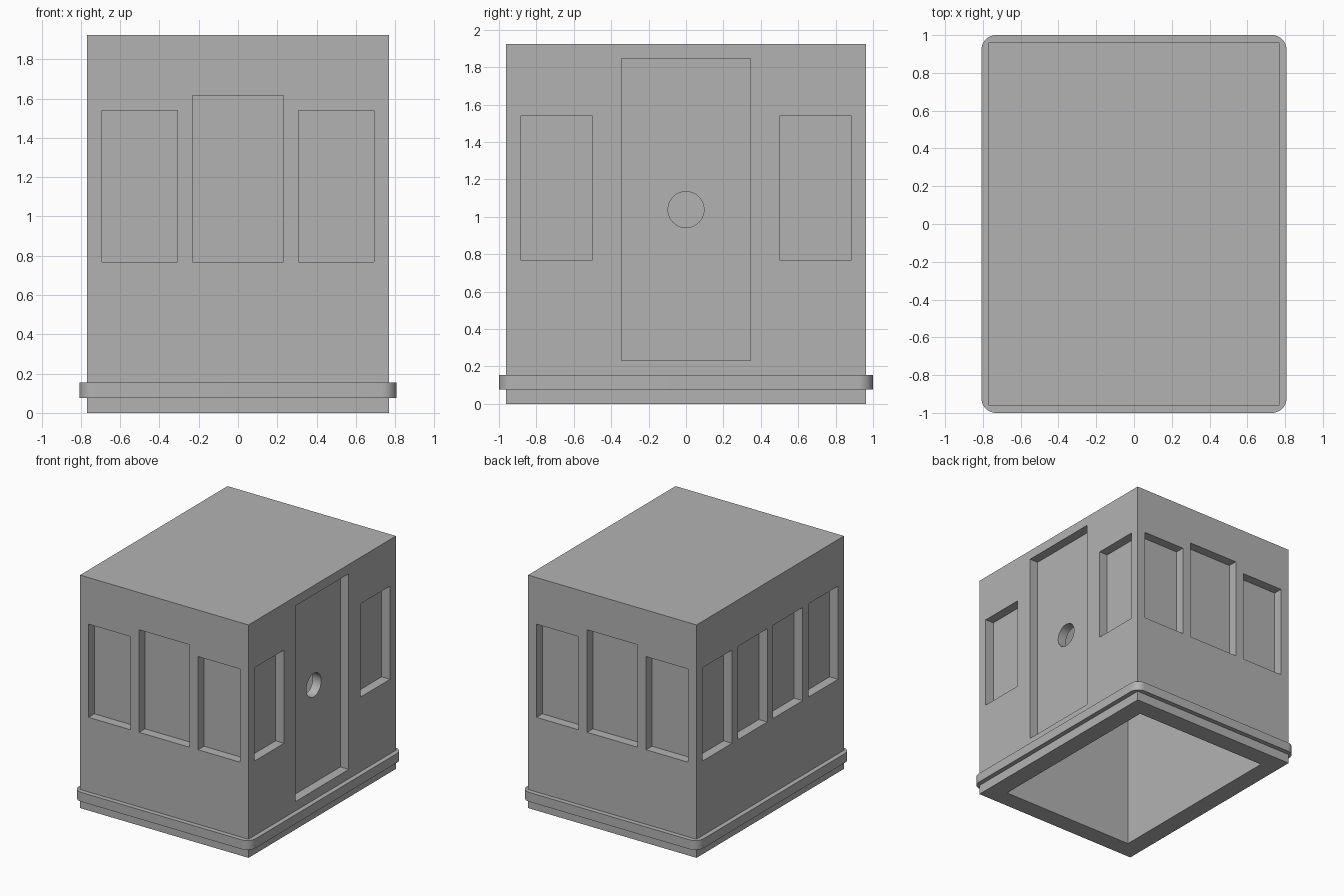
import bpy
import math

if "Cube" in bpy.data.objects:
    bpy.data.objects.remove(bpy.data.objects["Cube"])

U = 1 / 13            # module: the whole cabin sits on this grid
HX, HY, H = 10, 12.5, 25   # half width, half length, height
WALL, RECESS = 2, 1

grey = bpy.data.materials.new("plain grey")
grey.use_nodes = True
colour = (0.45, 0.45, 0.45, 1)
grey.diffuse_color = colour
grey.node_tree.nodes["Principled BSDF"].inputs["Base Color"].default_value = colour


def box(name, x, y, z):
    """Box spanning three (low, high) ranges in modules."""
    spans = (x, y, z)
    bpy.ops.mesh.primitive_cube_add(size=1, location=[U * (a + b) / 2 for a, b in spans])
    ob = bpy.context.object
    ob.name = name
    ob.scale = [U * (b - a) for a, b in spans]
    bpy.ops.object.transform_apply(location=True, rotation=False, scale=True)
    ob.data.materials.append(grey)
    return ob


def cut(target, cutter):
    """Subtract the cutter from the target and discard it."""
    mod = target.modifiers.new("cut", 'BOOLEAN')
    mod.operation, mod.solver, mod.object = 'DIFFERENCE', 'EXACT', cutter
    bpy.context.view_layer.objects.active = target
    bpy.ops.object.modifier_apply(modifier=mod.name)
    bpy.data.objects.remove(cutter)


def end_recess(side, centre, width, z):
    """Shallow opening in the front (-1) or back (1) wall."""
    y = sorted((side * (HY - RECESS), side * (HY + 1)))
    cut(cabin, box("cutter", (centre - width / 2, centre + width / 2), y, z))


def side_recess(side, centre, width, z):
    """Shallow opening in the +x (1) or -x (-1) wall."""
    x = sorted((side * (HX - RECESS), side * (HX + 1)))
    cut(cabin, box("cutter", x, (centre - width / 2, centre + width / 2), z))


# Hollow cabin, open underneath
cabin = box("cabin", (-HX, HX), (-HY, HY), (0, H))
cut(cabin, box("cutter", (WALL - HX, HX - WALL), (WALL - HY, HY - WALL), (-1, H - WALL)))

# Three windows on each end, the middle one taller and wider
for side in (-1, 1):
    end_recess(side, 0, 6, (10, 21))
    for centre in (-6.5, 6.5):
        end_recess(side, centre, 5, (10, 20))

# Four windows on one long side
for centre in (-9, -3, 3, 9):
    side_recess(-1, centre, 5, (10, 20))

# Door between two windows on the other long side
for centre in (-9, 9):
    side_recess(1, centre, 5, (10, 20))
side_recess(1, 0, 9, (3, 24))

# Round hole through the door panel
bpy.ops.mesh.primitive_cylinder_add(vertices=64, radius=1.25 * U, depth=3 * U,
                                    location=((HX - 1.5) * U, 0, 13.5 * U),
                                    rotation=(0, math.pi / 2, 0))
hole = bpy.context.object
hole.data.materials.append(grey)
cut(cabin, hole)

# Rounded band around the foot
band = box("base_band", (-HX - .5, HX + .5), (-HY - .5, HY + .5), (1, 2))
weights = band.data.attributes.new("bevel_weight_edge", 'FLOAT', 'EDGE')
for edge in band.data.edges:
    a, b = (band.data.vertices[i].co for i in edge.vertices)
    weights.data[edge.index].value = float(abs(a.z - b.z) > U / 2)
bevel = band.modifiers.new("round corners", 'BEVEL')
bevel.limit_method, bevel.width, bevel.segments = 'WEIGHT', U, 12
bpy.context.view_layer.objects.active = band
bpy.ops.object.modifier_apply(modifier=bevel.name)
cut(band, box("cutter", (-HX, HX), (-HY, HY), (0, 3)))

# Smooth the rounded surfaces, keep hard edges
for ob in (cabin, band):
    bpy.ops.object.select_all(action='DESELECT')
    ob.select_set(True)
    bpy.context.view_layer.objects.active = ob
    bpy.ops.object.shade_smooth_by_angle(angle=math.radians(30))
